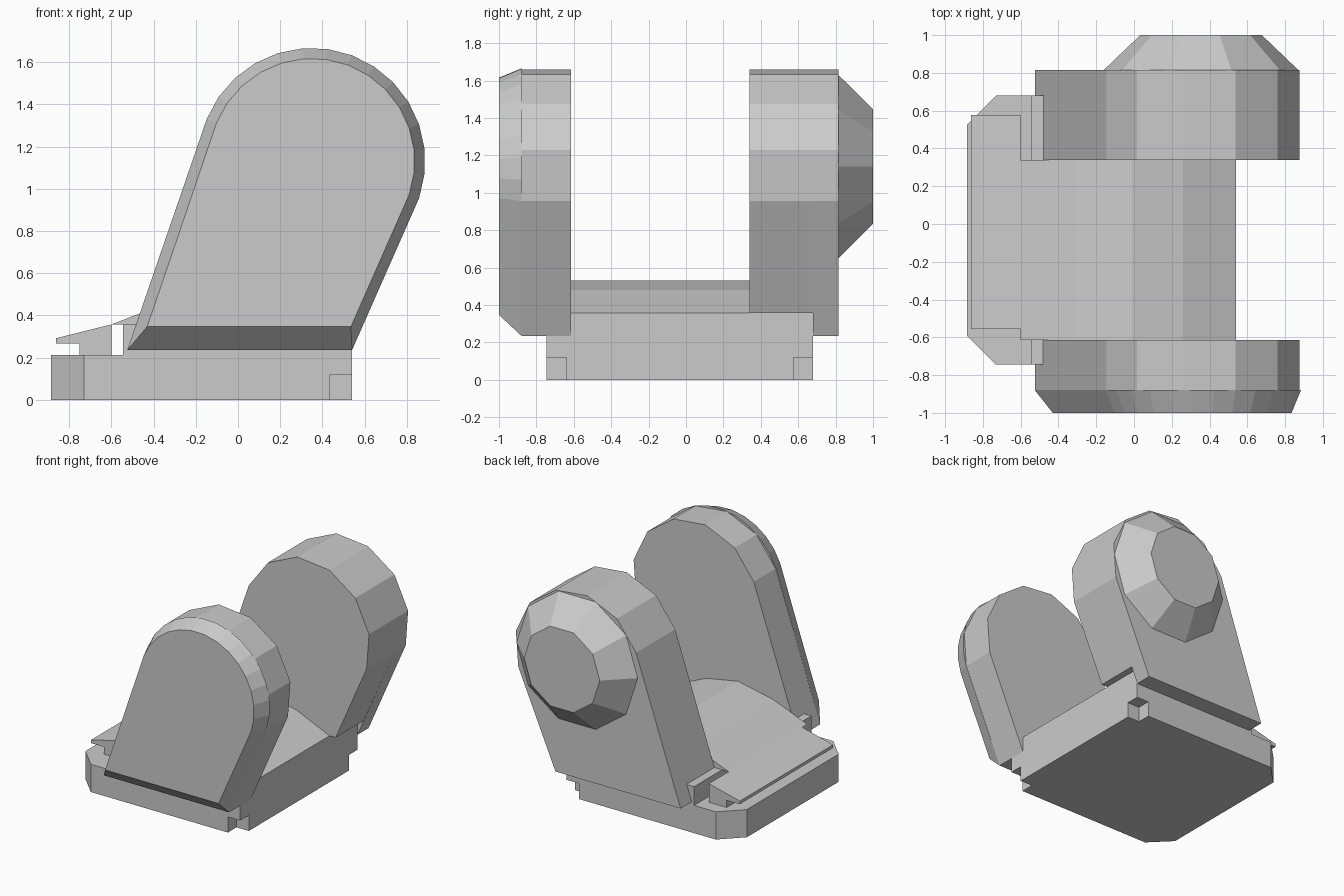
import bpy, bmesh
from math import cos, sin, radians, pi

if "Cube" in bpy.data.objects:
    bpy.data.objects.remove(bpy.data.objects["Cube"])


def loft(name, rings):
    """Solid skinned through a list of equal-length 3D rings, with end caps."""
    bm = bmesh.new()
    vs = [[bm.verts.new(p) for p in r] for r in rings]
    n = len(rings[0])
    for a, b in zip(vs, vs[1:]):
        for i in range(n):
            j = (i + 1) % n
            bm.faces.new((a[i], a[j], b[j], b[i]))
    bm.faces.new(vs[0])
    bm.faces.new(vs[-1])
    bmesh.ops.recalc_face_normals(bm, faces=bm.faces)
    me = bpy.data.meshes.new(name)
    bm.to_mesh(me)
    bm.free()
    ob = bpy.data.objects.new(name, me)
    bpy.context.collection.objects.link(ob)
    return ob


def along_y(name, profile, y0, y1):
    return loft(name, [[(x, y, z) for x, z in profile] for y in (y0, y1)])


def along_z(name, outline, z0, z1):
    return loft(name, [[(x, y, z) for x, y in outline] for z in (z0, z1)])


CX, CZ = 0.35, 1.13


def arm(bottom, radius, steps):
    """Leaning arm outline: flat bottom edge and a rounded head."""
    a0, a1 = -19, 158
    head = [radians(a0 + (a1 - a0) * i / steps) for i in range(steps + 1)]
    return list(bottom) + [(CX + radius * cos(a), CZ + radius * sin(a)) for a in head]


# Base plate: chamfered left corners, undercut right corners
X0, X1, Y0, Y1 = -0.885, 0.54, -0.745, 0.68
C, N = 0.155, 0.105
left = [(X0, Y1 - C), (X0, Y0 + C), (X0 + C, Y0)]
along_z("base_lower", [(X0 + C, Y1)] + left + [
    (X1 - N, Y0), (X1 - N, Y0 + N), (X1, Y0 + N),
    (X1, Y1 - N), (X1 - N, Y1 - N), (X1 - N, Y1)], 0, 0.12)
along_z("base_upper", [(X0 + C, Y1)] + left + [(X1, Y0), (X1, Y1)], 0.12, 0.213)

# Raised block between the arms
along_z("base_block", [(-0.545, Y0), (X1, Y0), (X1, Y1), (-0.545, Y1)], 0.213, 0.357)

# Curved saddle and the lip at its left end
along_y("saddle", [(-0.6, 0.357), (0.54, 0.357), (0.26, 0.48), (-0.01, 0.53),
                   (-0.31, 0.47)], -0.615, 0.34)
along_y("saddle_lip", [(-0.75, 0.213), (-0.6, 0.213), (-0.6, 0.357),
                       (-0.862, 0.292), (-0.862, 0.268), (-0.75, 0.268)],
        -0.555, 0.578)

# Arms
full = [(-0.525, 0.235), (0.54, 0.235)]
raised = [(-0.48, 0.357), (0.592, 0.357)]
along_y("back_arm_inner", arm(raised, 0.535, 6), 0.34, 0.68)
along_y("back_arm_outer", arm(full, 0.535, 6), 0.68, 0.815)
along_y("front_arm", arm(full, 0.535, 6), -0.88, -0.615)

# Bevelled cover on the front arm, with a finer round
outer = arm(full, 0.537, 14)
inner = arm([(-0.43, 0.347), (0.535, 0.347)], 0.487, 14)
loft("front_cover", [[(x, -0.88, z) for x, z in outer],
                     [(x, -1.0, z) for x, z in inner]])

# Ten-sided tapered cap on the back arm
loft("back_cap", [[(0.355 + r * cos(i * pi / 5), y, 1.14 + r * sin(i * pi / 5))
                   for i in range(10)] for r, y in ((0.515, 0.815), (0.322, 1.0))])
